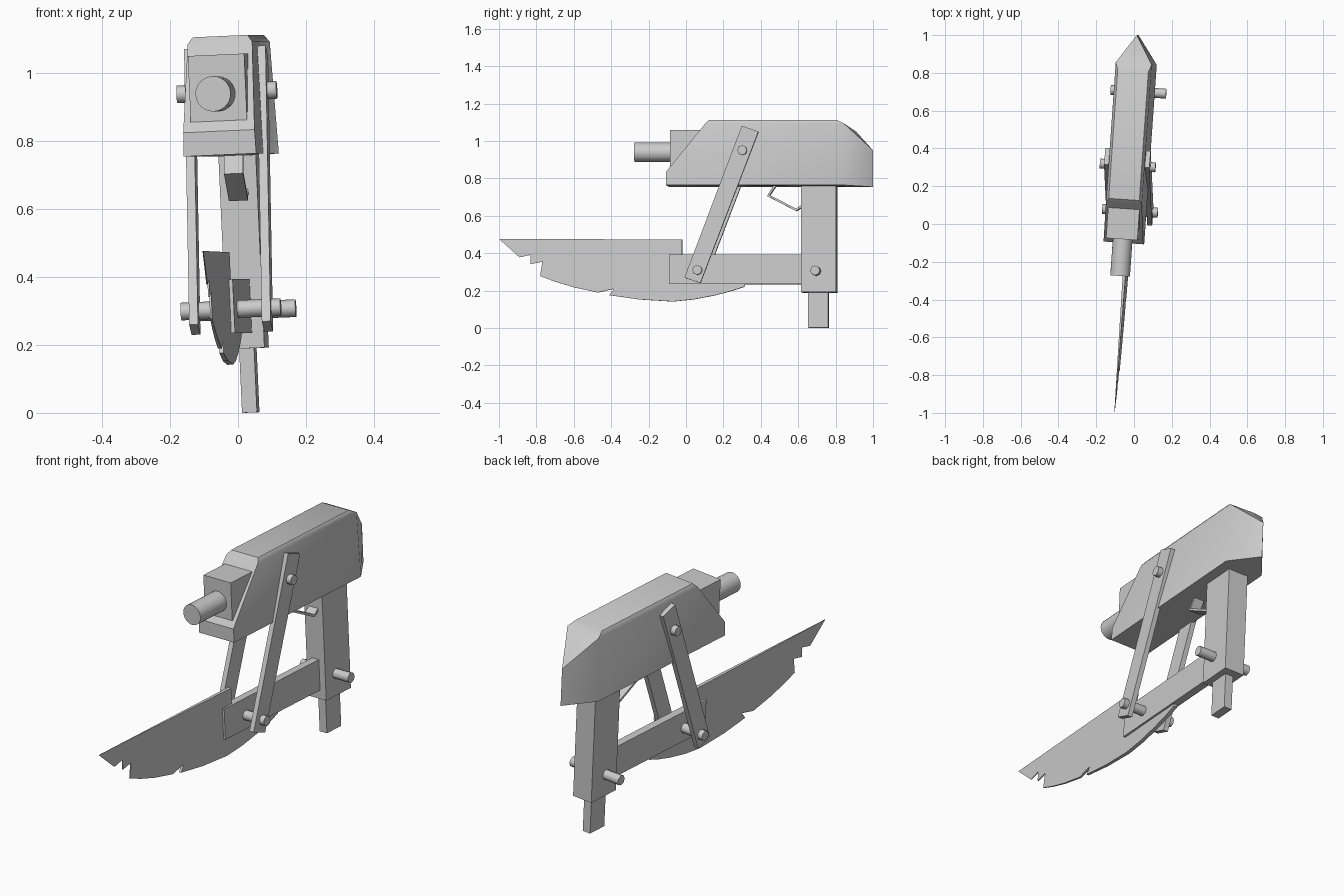
import bpy, bmesh, math
from mathutils import Matrix

if "Cube" in bpy.data.objects:
    bpy.data.objects.remove(bpy.data.objects["Cube"])

# The whole model leans: small yaw about z and small roll about y
YAW, ROLL, SHIFT = 0.07, 0.045, -0.012
LEAN = Matrix(((1, YAW, -ROLL, SHIFT), (-YAW, 1, 0, 0), (ROLL, 0, 1, 0), (0, 0, 0, 1)))


def finish(name, bm, smooth=None):
    bmesh.ops.recalc_face_normals(bm, faces=bm.faces)
    bm.transform(LEAN)
    mesh = bpy.data.meshes.new(name)
    bm.to_mesh(mesh)
    bm.free()
    ob = bpy.data.objects.new(name, mesh)
    bpy.context.collection.objects.link(ob)
    if smooth:
        bpy.ops.object.select_all(action='DESELECT')
        ob.select_set(True)
        bpy.context.view_layer.objects.active = ob
        bpy.ops.object.shade_smooth_by_angle(angle=math.radians(smooth))
    return ob


def prism(name, profile, x0, x1, taper=None):
    """Extrude a (y, z) profile from x0 to x1; taper scales x by y."""
    bm = bmesh.new()
    t = taper or (lambda y: 1)
    a = [bm.verts.new((x0 * t(y), y, z)) for y, z in profile]
    b = [bm.verts.new((x1 * t(y), y, z)) for y, z in profile]
    bm.faces.new(a)
    bm.faces.new(b[::-1])
    n = len(profile)
    for i in range(n):
        j = (i + 1) % n
        bm.faces.new((a[i], b[i], b[j], a[j]))
    return finish(name, bm)


def box(name, half, y0, y1, z0, z1):
    return prism(name, [(y0, z0), (y1, z0), (y1, z1), (y0, z1)], -half, half)


def cylinder(name, axis, r, length, centre, sides):
    bm = bmesh.new()
    rot = Matrix.Rotation(math.pi / 2, 4, 'Y' if axis == 'X' else 'X')
    bmesh.ops.create_cone(bm, cap_ends=True, segments=sides, radius1=r, radius2=r,
                          depth=length, matrix=Matrix.Translation(centre) @ rot)
    return finish(name, bm, 50)


# Housing: convex shell with sloped nose, top chamfers and wedge-shaped rear
bm = bmesh.new()
half_points = [(.107, -.10, .76), (.105, -.10, .83), (.095, .11, 1.09), (.081, .13, 1.11),
               (.081, .81, 1.11), (.095, .85, 1.09), (.107, .85, .76)]
for x, y, z in half_points:
    bm.verts.new((x, y, z))
    bm.verts.new((-x, y, z))
for y, z in ((.91, 1.05), (1.0, .95), (1.0, .755)):
    bm.verts.new((0, y, z))
bmesh.ops.convex_hull(bm, input=bm.verts)
bmesh.ops.dissolve_limit(bm, angle_limit=math.radians(2), verts=bm.verts, edges=bm.edges)
finish("housing", bm, 35)

# Nose block and barrel
box("nose_block", .083, -.08, .12, .86, 1.055)
cylinder("barrel", 'Y', .052, .22, (0, -.165, .94), 24)

# Grip, magazine and trigger guard
box("grip", .055, .62, .805, .19, .775)
box("magazine", .022, .655, .762, .001, .21)
prism("trigger_guard", [(.475, .77), (.435, .705), (.59, .625), (.63, .65), (.63, .665),
                        (.59, .638), (.45, .71), (.49, .77)], -.028, .028)

# Lower bar and slanted side arms
box("lower_bar", .02, -.09, .64, .235, .393)
arm = [(0, .265), (.085, .235), (.395, 1.045), (.307, 1.077)]
for side, s in (("left", -1), ("right", 1)):
    prism("arm_" + side, arm, s * .094, s * .12)

# Cross pins
for name, y, z in (("upper_pin", .31, .945), ("lower_pin", .07, .305), ("grip_pin", .70, .302)):
    cylinder(name, 'X', .026, .294, (0, y, z), 8)

# Notched blade, thinning toward its tip
blade = [(-1, .477), (-.89, .378), (-.83, .392), (-.83, .342), (-.768, .355), (-.78, .278),
         (-.70, .248), (-.60, .218), (-.47, .19), (-.385, .21), (-.41, .176), (-.25, .153),
         (-.07, .142), (.04, .153), (.155, .175), (.25, .2), (.315, .222), (.315, .3),
         (-.02, .3), (-.02, .473)]
prism("blade", blade, -.01, .01, lambda y: .1 + .9 * min(1, y + 1))
